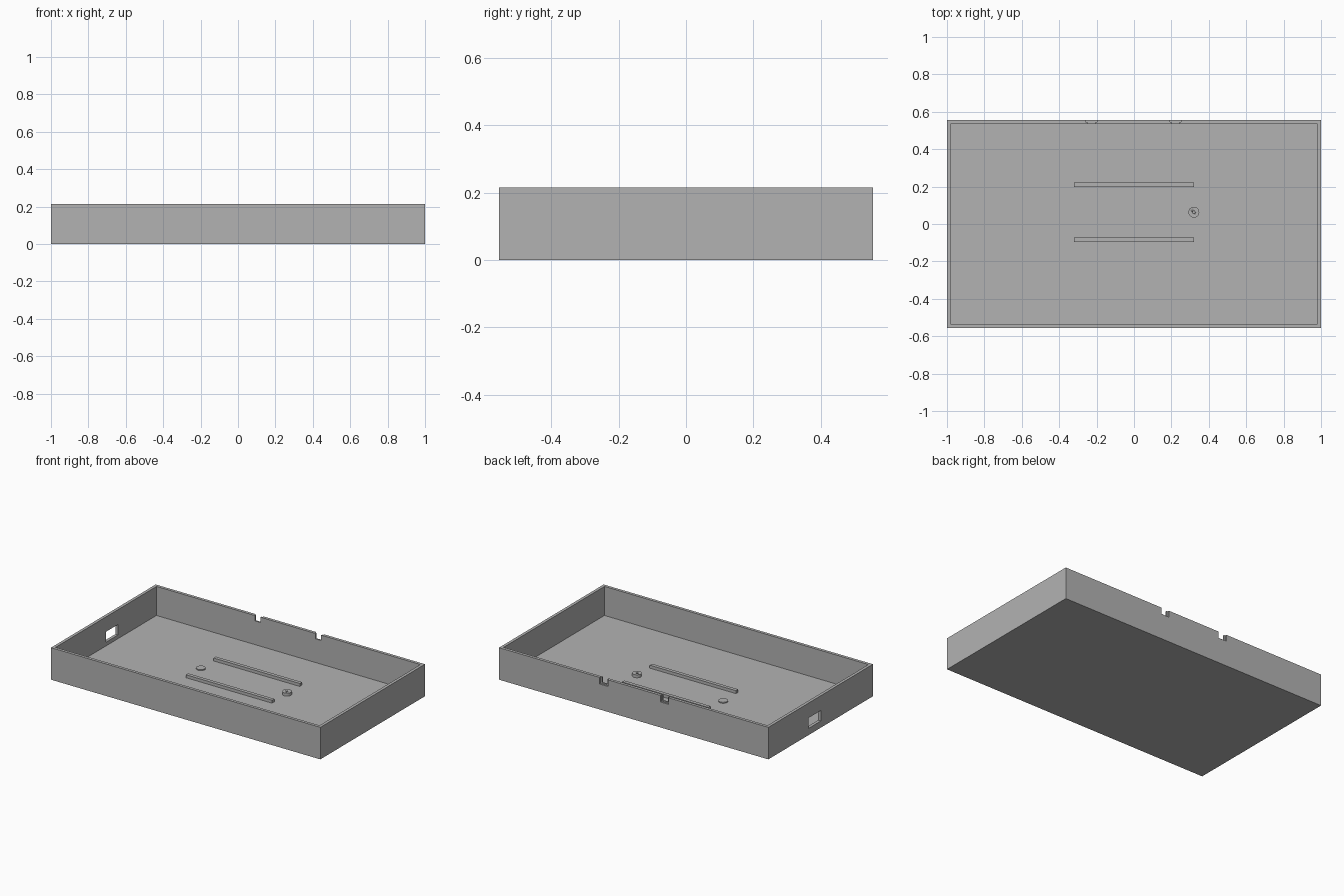
import bpy, bmesh
from mathutils import Vector

if "Cube" in bpy.data.objects:
    bpy.data.objects.remove(bpy.data.objects["Cube"])

grey = bpy.data.materials.new("light grey")
grey.diffuse_color = (0.45, 0.45, 0.45, 1)
grey.use_nodes = True
grey.node_tree.nodes["Principled BSDF"].inputs["Base Color"].default_value = grey.diffuse_color

HX, HY, H, WALL, FLOOR = 1.0, 0.555, 0.215, 0.02, 0.02
MID_Y = 0.063


def finish(name, bm, cutter=False):
    me = bpy.data.meshes.new(name)
    bmesh.ops.recalc_face_normals(bm, faces=bm.faces)
    bm.to_mesh(me)
    bm.free()
    me.materials.append(grey)
    ob = bpy.data.objects.new(name, me)
    bpy.context.collection.objects.link(ob)
    if cutter:
        ob.hide_render = True
        ob.display_type = 'WIRE'
    return ob


def box(name, lo, hi, cutter=False):
    lo, hi = Vector(lo), Vector(hi)
    bm = bmesh.new()
    bmesh.ops.create_cube(bm, size=1)
    for v in bm.verts:
        v.co = (lo + hi) / 2 + v.co * (hi - lo)
    return finish(name, bm, cutter)


def cylinder(name, x, y, r, z0, z1, cutter=False):
    bm = bmesh.new()
    bmesh.ops.create_cone(bm, cap_ends=True, segments=32, radius1=r, radius2=r, depth=z1 - z0)
    bmesh.ops.translate(bm, verts=bm.verts, vec=(x, y, (z0 + z1) / 2))
    ob = finish(name, bm, cutter)
    for p in ob.data.polygons:
        p.use_smooth = abs(p.normal.z) < 0.5
    ob.data.set_sharp_from_angle(angle=0.6)
    return ob


def cut(ob, cutter):
    m = ob.modifiers.new(cutter.name, 'BOOLEAN')
    m.operation, m.solver, m.object = 'DIFFERENCE', 'EXACT', cutter


# Open tray
tray = box("tray", (-HX, -HY, 0), (HX, HY, H))
cut(tray, box("cavity_cutter", (WALL - HX, WALL - HY, FLOOR), (HX - WALL, HY - WALL, H + 0.1), True))

# Port opening through the left wall
cut(tray, box("port_cutter", (-HX - 0.1, MID_Y - 0.066, 0.045), (-HX + 0.1, MID_Y + 0.066, 0.115), True))

# Notches in the back rim, wider on the outside and open at the top
for side, cx in (("left", -0.228), ("right", 0.222)):
    cut(tray, box(side + "_notch_cutter", (cx - 0.021, HY - 0.06, H - 0.036), (cx + 0.021, HY + 0.05, H + 0.05), True))
    cut(tray, box(side + "_recess_cutter", (cx - 0.03, HY - 0.01, H - 0.044), (cx + 0.03, HY + 0.05, H + 0.05), True))

# Support rails on the floor
for name, cy in (("back_rail", 0.21), ("front_rail", -0.084)):
    box(name, (-0.32, cy - 0.012, FLOOR - 0.005), (0.32, cy + 0.012, FLOOR + 0.02))

# Mounting pads: a tall one with a pin hole and a thin one
post = cylinder("right_pad", 0.32, MID_Y, 0.029, FLOOR - 0.005, FLOOR + 0.02)
cut(post, cylinder("pin_hole_cutter", 0.32, MID_Y, 0.007, FLOOR + 0.004, FLOOR + 0.05, True))
cylinder("left_pad", -0.32, MID_Y, 0.029, FLOOR - 0.005, FLOOR + 0.007)
